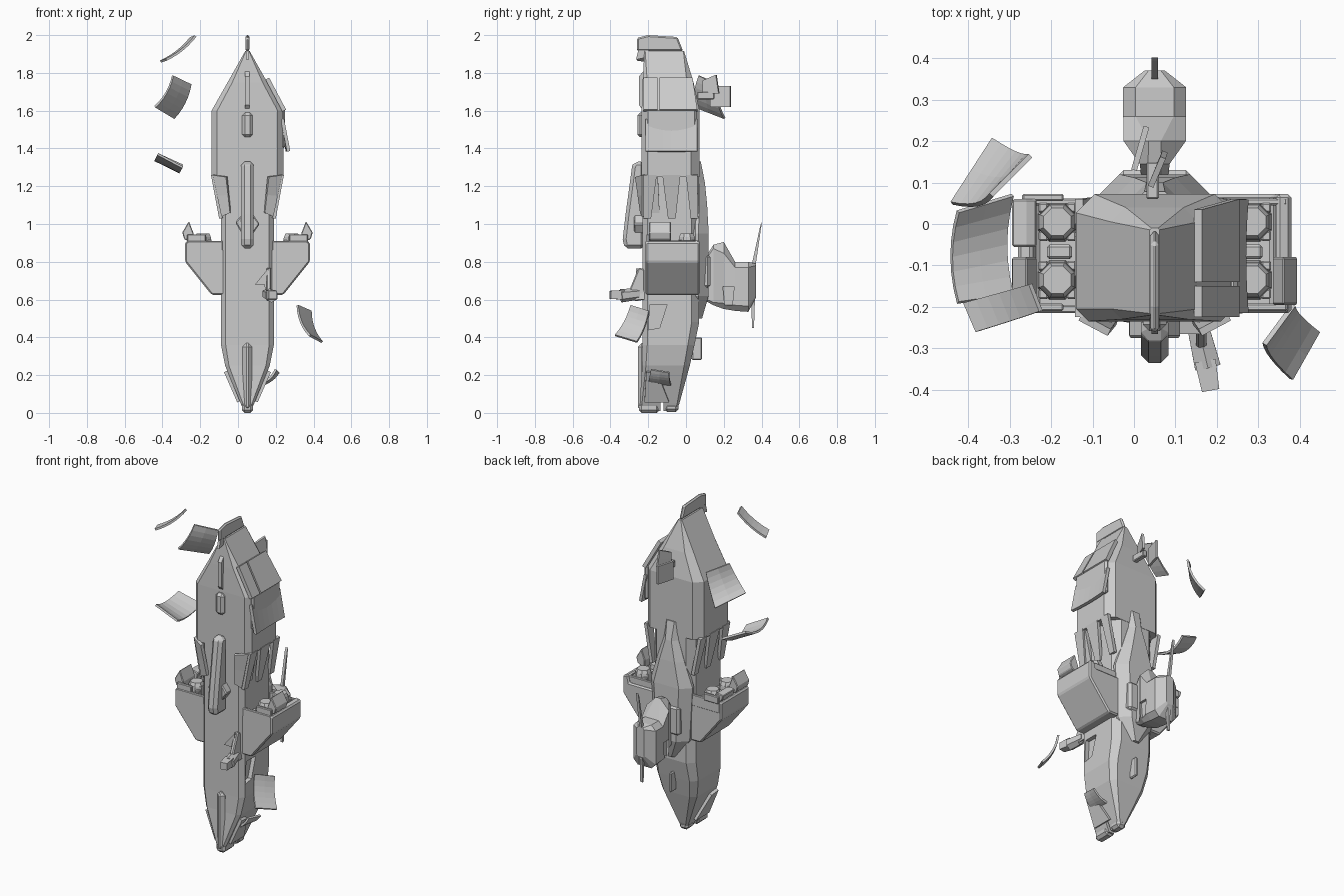
import bpy, bmesh, math
from mathutils import Vector

CX = 0.05  # ship centreline


def finish(name, bm, bevel=0.0, smooth=False):
    bmesh.ops.recalc_face_normals(bm, faces=bm.faces)
    me = bpy.data.meshes.new(name)
    bm.to_mesh(me)
    bm.free()
    ob = bpy.data.objects.new(name, me)
    bpy.context.collection.objects.link(ob)
    if bevel:
        m = ob.modifiers.new("bevel", 'BEVEL')
        m.width, m.segments, m.limit_method = bevel, 1, 'ANGLE'
    if smooth:
        for p in me.polygons:
            p.use_smooth = True
    return ob


def skin(name, rings, **kw):
    """Closed body through equal-length rings of points."""
    bm = bmesh.new()
    vs = [[bm.verts.new(p) for p in r] for r in rings]
    n = len(vs[0])
    for a, b in zip(vs, vs[1:]):
        for i in range(n):
            j = (i + 1) % n
            bm.faces.new((a[i], a[j], b[j], b[i]))
    bm.faces.new(vs[0])
    bm.faces.new(vs[-1])
    return finish(name, bm, **kw)


def prism(name, axis, pts, a, b, **kw):
    put = {'x': lambda p, t: (t, p[0], p[1]), 'y': lambda p, t: (p[0], t, p[1]),
           'z': lambda p, t: (p[0], p[1], t)}[axis]
    return skin(name, [[put(p, t) for p in pts] for t in (a, b)], **kw)


def box(name, x0, x1, y0, y1, z0, z1, bevel=0.006):
    return prism(name, 'z', [(x0, y0), (x1, y0), (x1, y1), (x0, y1)], z0, z1, bevel=bevel)


def octa(h, lo, hi, cl, ch):
    """Half-width outline with different chamfers on its low and high side."""
    return [(CX - h + cl, lo), (CX + h - cl, lo), (CX + h, lo + cl), (CX + h, hi - ch),
            (CX + h - ch, hi), (CX - h + ch, hi), (CX - h, hi - ch), (CX - h, lo + cl)]


def loft_z(name, secs, **kw):
    return skin(name, [[(x, y, z) for x, y in octa(*s)] for z, *s in secs], **kw)


def bar(name, p, q, r1, r2, n=8, **kw):
    p, q = Vector(p), Vector(q)
    rot = (q - p).to_track_quat('Z', 'Y')
    ring = lambda c, r: [c + rot @ Vector((r * math.cos(t), r * math.sin(t), 0))
                         for t in [2 * math.pi * (i + .5) / n for i in range(n)]]
    return skin(name, [ring(p, r1), ring(q, r2)], **kw)


def panel(name, a, b, c, d, bulge=0.0, thick=0.012, n=6):
    """Bent plate over four corners."""
    a, b, c, d = map(Vector, (a, b, c, d))
    nor = (c - a).cross(d - b).normalized()
    bm = bmesh.new()
    g = []
    for i in range(n + 1):
        u = i / n
        g.append([bm.verts.new(a.lerp(b, u).lerp(d.lerp(c, u), v) + nor * bulge * 4 * u * (1 - u))
                  for v in (0, .5, 1)])
    for i in range(n):
        for j in range(2):
            bm.faces.new((g[i][j], g[i + 1][j], g[i + 1][j + 1], g[i][j + 1]))
    ob = finish(name, bm)
    m = ob.modifiers.new("thickness", 'SOLIDIFY')
    m.thickness, m.offset = thick, 0
    return ob


def cut(ob, cutter):
    cutter.hide_render = True
    cutter.hide_set(True)
    m = ob.modifiers.new("cut", 'BOOLEAN')
    m.operation, m.object, m.solver = 'DIFFERENCE', cutter, 'EXACT'


# Lower hull with tapered bow, and wider upper hull
lower = loft_z("lower_hull", [(0.01, .018, -.24, -.05, .008, .008), (.05, .036, -.245, -.035, .012, .012),
                              (.25, .118, -.232, .02, .02, .03), (.36, .14, -.23, .045, .025, .035),
                              (.48, .14, -.23, .07, .025, .04), (1.3, .14, -.23, .07, .025, .04)])
cut(lower, prism("window_cutter", 'x', [(-.2, .44), (-.14, .45), (-.1, .575), (-.19, .575)], .165, .3))
cut(lower, box("slit_cutter", -.1, .2, -.135, -.118, -.02, .12, 0))
loft_z("upper_hull", [(1.25, .19, -.235, .072, .03, .045), (1.6, .19, -.235, .072, .03, .045),
                      (1.75, .105, -.23, .04, .025, .035), (1.915, .012, -.22, -.01, .004, .004)])

# Torn skirt teeth hanging from the upper hull
for s in (-1, 1):
    for i, (y0, y1, tip) in enumerate([(-.225, -.155, -.205), (-.125, -.03, -.075), (.0, .06, .045)]):
        panel("skirt_tooth", (CX + s * .183, y0, 1.26), (CX + s * .183, y1, 1.26),
              (CX + s * .14, tip + .02, 1.03), (CX + s * .14, tip - .02, 1.03), thick=.02, n=1)
    panel("front_tooth", (CX + s * .18, -.225, 1.26), (CX + s * .11, -.262, 1.25),
          (CX + s * .09, -.235, 1.06), (CX + s * .135, -.225, 1.04), thick=.018, n=1)
panel("bent_tooth", (.225, -.2, 1.28), (.225, -.15, 1.28), (.185, -.14, 1.06), (.185, -.21, 1.06), thick=.02, n=1)

# Rounded bow stem and bow halves
box("bow_stem", .025, .075, -.255, -.2, .012, .37, .02)
box("bow_bumper_front", .02, .08, -.25, -.14, 0, .055, .015)
box("bow_bumper_back", .02, .08, -.115, -.04, .005, .05, .015)
for s in (-1, 1):
    panel("bow_flank_plate", (CX + s * .115, -.21, .22), (CX + s * .11, -.15, .21),
          (CX + s * .045, -.09, .06), (CX + s * .045, -.22, .06), thick=.02, n=1)
panel("peeled_bow_flap", (.13, -.2, .16), (.2, -.185, .23), (.215, -.09, .215), (.13, -.08, .15), -.01)
box("bow_back_fin", .042, .058, .03, .085, .28, .40, .006)

# Crown fin at the top and antenna fins on the front
prism("crown_fin", 'x', [(-.26, 1.915), (-.015, 1.915), (-.045, 1.99), (-.2, 2.0), (-.26, 1.985)],
      .04, .06, bevel=.008)
prism("crown_fin_root", 'x', [(-.265, 1.87), (-.22, 1.88), (-.19, 1.93), (-.25, 1.93)], .042, .058)
prism("front_antenna_fin", 'x', [(-.225, 1.6), (-.25, 1.63), (-.25, 1.78), (-.225, 1.81)], .038, .062)
box("front_sensor", .022, .078, -.258, -.22, 1.46, 1.59, .015)

# Large front keel fin with its mount
prism("front_keel_fin", 'x', [(-.22, .87), (-.325, .87), (-.335, .92), (-.32, 1.05), (-.285, 1.31),
                              (-.27, 1.33), (-.22, 1.33)], .017, .083, bevel=.018)
prism("keel_mount", 'y', [(-.015, 1.01), (.03, 1.06), (.08, 1.05), (.115, 1.0), (.08, .95), (.02, .95)],
      -.275, -.22, bevel=.006)

# Armour plates on the right flank
for y0, y1 in ((-.225, -.15), (-.14, .06)):
    panel("upper_armour_plate", (.155, y0, 1.77), (.155, y1 - (.025 if y1 > 0 else 0), 1.77),
          (.245, y1, 1.60), (.245, y0, 1.60), thick=.022, n=1)
panel("side_armour_plate", (.235, -.215, 1.555), (.235, .06, 1.555), (.268, .06, 1.385),
      (.268, -.215, 1.385), .006, .018)
box("side_armour_backing", .225, .25, -.21, .055, 1.4, 1.61, .01)

# Engine pods on both sides
for s, side in ((-1, "left"), (1, "right")):
    X = lambda d: CX + s * d
    prism(side + "_engine_pod", 'y', [(X(.12), .625), (X(.19), .625), (X(.33), .80), (X(.33), .905),
                                      (X(.295), .915), (X(.285), .87), (X(.12), .87)],
          -.215, .06 if s < 0 else .072, bevel=.008)
    for y0, y1 in ((-.215, -.195), (.045, .062)):
        box(side + "_pod_rim", *sorted((X(.13), X(.32))), y0, y1, .84, .91, .004)
    box(side + "_engine_spacer", *sorted((X(.2), X(.26))), -.085, -.05, .85, .91)
    for y in (-.135, .005):
        x = X(.235)
        bar(side + "_nozzle", (x, y, .86), (x, y, .93), .052, .046)
        bar(side + "_nozzle_lip", (x, y, .925), (x, y, .95), .047, .036)
        for k in range(4):
            t = math.pi * (k / 2 + .25)
            dx, dy = .048 * math.cos(t), .048 * math.sin(t)
            box(side + "_nozzle_clamp", x + dx - .012, x + dx + .012, y + dy - .012, y + dy + .012, .86, .915, .004)
        if s < 0 or y < -.1:
            # Leaf-shaped outer cowl
            h = 1.015 if y < -.1 else .96
            prism(side + "_cowl", 'y', [(X(.29), .90), (X(.335), .92), (X(.345), .955), (X(.31), h), (X(.285), .95)],
                  y - .06, y + .055, bevel=.004)
            e = y - .075 if y < -.1 else y + .05
            box(side + "_cowl_arm", *sorted((X(.22), X(.32))), e, e + .018, .9, .945, .004)

# Spine hump along the back
loft_z("back_spine", [(.5, .03, .04, .085, .004, .02), (.62, .12, .04, .12, .01, .055),
                      (.95, .14, .04, .12, .01, .055), (1.1, .09, .04, .112, .01, .04),
                      (1.22, .05, .04, .1, .01, .03), (1.33, .045, .04, .078, .01, .02)])

# Command pod on the back, lofted along y
pod = skin("command_pod", [[(x, y, z) for x, z in octa(*s)] for y, *s in
                           [(.09, .03, .6, .8, .01, .01), (.145, .036, .57, .89, .015, .02),
                            (.2, .075, .55, .905, .03, .06), (.26, .076, .54, .8, .03, .03),
                            (.33, .076, .535, .8, .03, .03), (.37, .025, .61, .79, .01, .01)]])
for s in (-1, 1):
    cut(pod, prism("pod_window_cutter", 'x', [(.195, .67), (.255, .67), (.245, .57), (.205, .57)],
                   CX + s * .06, CX + s * .12))
prism("pod_upper_antenna", 'x', [(.345, .77), (.37, .79), (.402, 1.01), (.393, .99)], .042, .058)
prism("pod_lower_antenna", 'x', [(.345, .58), (.365, .6), (.36, .45), (.35, .45)], .042, .058)
box("pod_neck", -.04, .14, .07, .13, .66, .84, .015)

# Folded sensor wreck on the upper back
box("back_sensor_stem", .03, .06, .06, .15, 1.66, 1.7, .004)
panel("back_sensor_plate", (.0, .13, 1.73), (.03, .235, 1.73), (.03, .235, 1.62), (.0, .13, 1.62), 0, .014, 1)
panel("back_sensor_flap", (.04, .09, 1.76), (.07, .16, 1.79), (.075, .175, 1.69), (.04, .09, 1.69), 0, .014, 1)

# Front side gun on a bracket
prism("gun_bracket", 'x', [(-.22, .6), (-.27, .59), (-.3, .65), (-.25, .77), (-.22, .76)], .15, .175, bevel=.006)
prism("gun_shield", 'y', [(.09, .68), (.16, .765), (.165, .7), (.18, .6), (.15, .6), (.14, .68)], -.265, -.22)
bar("gun_body", (.155, -.25, .63), (.178, -.345, .62), .03, .036, 6)
bar("gun_muzzle", (.172, -.33, .625), (.185, -.402, .625), .036, .03, 4)

# Drifting hull plates
panel("loose_plate_top", (-.41, -.19, 1.86), (-.25, -.145, 1.985), (-.225, -.21, 1.995), (-.38, -.26, 1.87), .012)
panel("loose_plate_back", (-.345, .07, 1.785), (-.44, .05, 1.62), (-.34, .205, 1.56), (-.25, .165, 1.74), .02)
panel("loose_plate_left", (-.425, .03, 1.37), (-.425, -.19, 1.37), (-.293, -.17, 1.30), (-.293, .07, 1.31), -.035)
panel("loose_plate_right", (.315, -.29, .57), (.38, -.375, .41), (.445, -.26, .375), (.385, -.195, .54), -.018)
